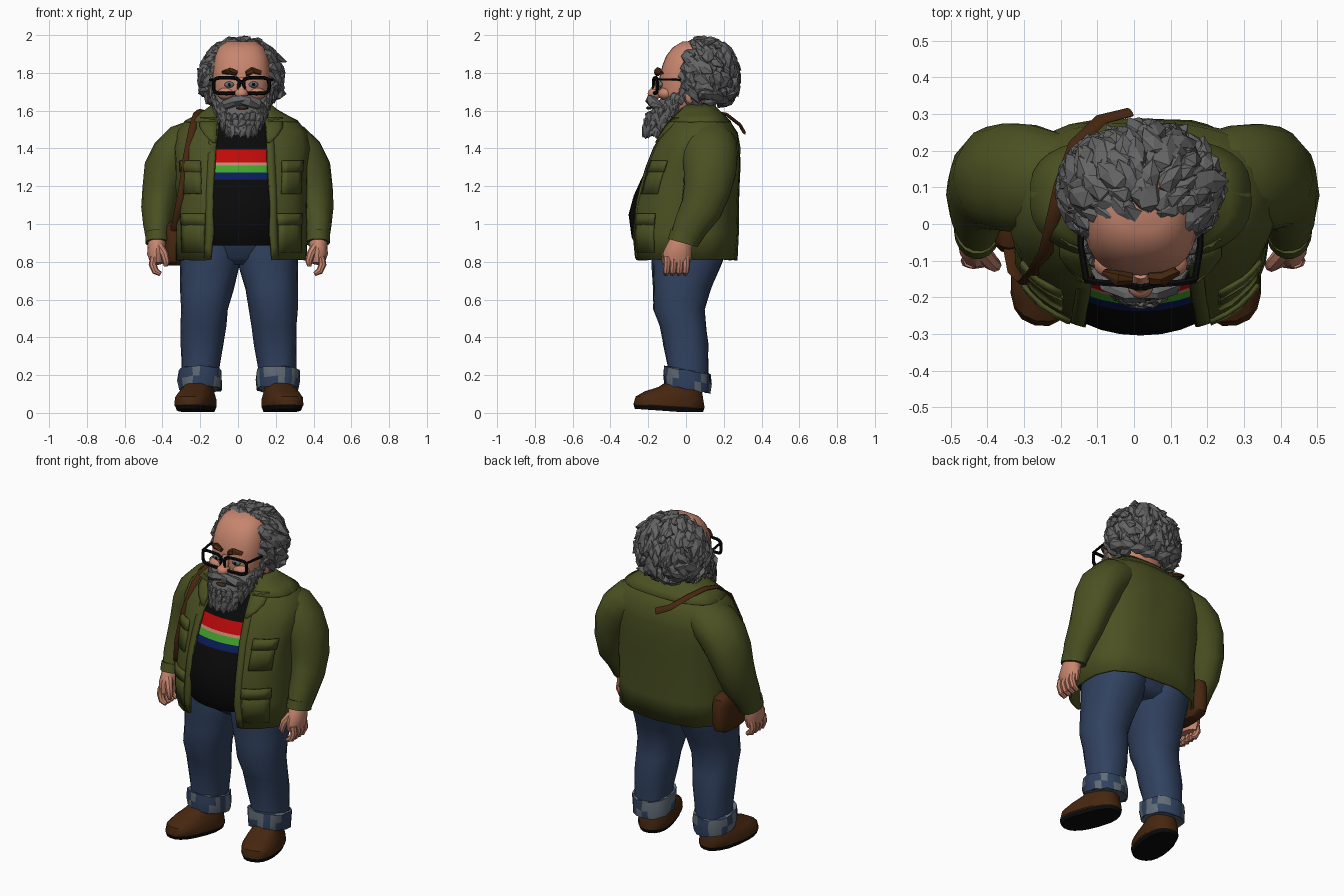
import bpy, bmesh, math, random
from mathutils import Vector, Matrix

if "Cube" in bpy.data.objects:
    bpy.data.objects.remove(bpy.data.objects["Cube"])
random.seed(4)
V = Vector
CX = 0.018                                   # the body leans slightly to +x

def material(name, r, g, b):
    m = bpy.data.materials.new(name)
    m.diffuse_color = (r, g, b, 1)
    m.use_nodes = True
    m.node_tree.nodes["Principled BSDF"].inputs["Base Color"].default_value = m.diffuse_color
    return m

OLIVE = material("olive cloth", .070, .082, .016)
DENIM = material("denim", .03, .053, .115)
PALE = material("pale denim", .12, .15, .18)
LEATHER = material("brown leather", .062, .02, .005)
SKIN = material("skin", .57, .235, .155)
GREY = material("grey hair", .13, .13, .13)
BLACK = material("black", .003, .003, .003)
RED = material("red", .53, .003, .003)
LIME = material("bright green", .055, .37, .025)
NAVY = material("navy", .003, .012, .105)

def finish(name, bm, mats, angle=40):
    bmesh.ops.recalc_face_normals(bm, faces=bm.faces)
    me = bpy.data.meshes.new(name)
    bm.to_mesh(me)
    bm.free()
    for m in mats:
        me.materials.append(m)
    if angle:
        me.shade_smooth()
        me.set_sharp_from_angle(angle=math.radians(angle))
    ob = bpy.data.objects.new(name, me)
    bpy.context.collection.objects.link(ob)
    return ob

def loft(name, rings, mats, closed=True, rule=None, jitter=0, angle=40, thick=0):
    bm = bmesh.new()
    j = lambda: V([random.uniform(-jitter, jitter) for _ in range(3)])
    vs = [[bm.verts.new(p + j()) for p in r] for r in rings]
    n = len(vs[0])
    for a, b in zip(vs, vs[1:]):
        for i in range(n if closed else n - 1):
            k = (i + 1) % n
            bm.faces.new((a[i], a[k], b[k], b[i]))
    if closed:
        bm.faces.new(vs[0])
        bm.faces.new(vs[-1])
    if rule:
        for f in bm.faces:
            f.material_index = rule(f.calc_center_median())
    ob = finish(name, bm, mats, angle)
    if thick:
        s = ob.modifiers.new("thickness", 'SOLIDIFY')
        s.thickness, s.offset = thick, 0
    return ob

def power(v, e):
    return math.copysign(abs(v) ** e, v)

def ring(z, cx, cy, rx, ry, e=1, n=20):
    return [V((cx + rx * power(math.sin(t), e), cy - ry * power(math.cos(t), e), z))
            for t in (2 * math.pi * i / n for i in range(n))]

def tube(name, pts, radii, mat, hint=(0, 1, 0), n=12, jitter=0, angle=40):
    pts, rings = [V(p) for p in pts], []
    for i, p in enumerate(pts):
        t = (pts[min(i + 1, len(pts) - 1)] - pts[max(i - 1, 0)]).normalized()
        side = t.cross(V(hint)).normalized()
        deep = side.cross(t)
        ra, rb = radii[i] if isinstance(radii, list) else radii
        rings.append([p + side * ra * math.cos(q) + deep * rb * math.sin(q)
                      for q in (2 * math.pi * k / n for k in range(n))])
    return loft(name, rings, [mat], jitter=jitter, angle=angle)

def blob(name, c, r, mat, sub=3):
    bm = bmesh.new()
    m = Matrix.Translation(c) @ Matrix.Diagonal((*r, 1))
    bmesh.ops.create_icosphere(bm, subdivisions=sub, radius=1, matrix=m)
    return finish(name, bm, [mat])

def interp(table, z):
    for a, b in zip(table, table[1:]):
        if z <= b[0]:
            break
    t = max(0, min(1, (z - a[0]) / (b[0] - a[0])))
    return [p + (q - p) * t for p, q in zip(a[1:], b[1:])]

def lock(bm, pos, normal, flow, size, lift=.012):       # one pointed lock of hair
    f = (flow - normal * flow.dot(normal)).normalized()
    m = Matrix((f, normal.cross(f), normal)).transposed()
    for v in bmesh.ops.create_icosphere(bm, subdivisions=1, radius=1)['verts']:
        x, y, z = v.co
        k = 1 - .75 * max(0, x)
        v.co = pos + m @ V((x * size[0], y * k * size[1], z * k * size[2] + lift * max(0, x)))

def rnd(s):
    return V([random.uniform(-s, s) for _ in range(3)])

# legs, cuffs and shoes
LEG = [(.15, .205, .008, .10, .11), (.25, .203, .01, .10, .108), (.36, .195, .0, .112, .118),
       (.46, .188, -.015, .12, .122), (.55, .182, -.037, .127, .138), (.66, .170, -.02, .140, .152),
       (.76, .156, .0, .156, .178), (.84, .15, .012, .162, .195), (.92, .15, .012, .15, .19)]
SHOE = [(.004, 0, .088, .185), (.026, 0, .096, .192), (.03, 0, .1, .192), (.07, .003, .1, .182),
        (.1, .025, .088, .155), (.13, .06, .076, .112), (.17, .085, .068, .08)]
for s, side in ((1, "right"), (-1, "left")):
    off = .005
    loft(side + "_jean_leg", [ring(z, off + s * x, y, rx, ry, .9) for z, x, y, rx, ry in LEG], [DENIM], jitter=.004)
    cuff = [ring(z, off + s * .205, .006, .108 + d, .116 + d, .9)
            for z, d in ((.13, -.01), (.125, .004), (.175, .01), (.228, .005), (.228, -.012))]
    for r in cuff:
        for p in r:
            p.z -= .17 * p.y
    loft(side + "_jean_cuff", cuff, [PALE, DENIM], jitter=.005,
         rule=lambda c: 1 if random.random() < .45 else 0)
    turn = Matrix.Translation((off + s * .23, -.09, 0)) @ Matrix.Rotation(s * .24, 4, 'Z')
    shoe = [[turn @ p for p in ring(z, 0, y, rx, ry, .82)] for z, y, rx, ry in SHOE]
    for r in shoe:
        for p in r:
            p.z += .07 * max(0, -.02 - p.y)           # raised toe
    loft(side + "_shoe", shoe[1:], [LEATHER])
    loft(side + "_shoe_sole", shoe[:2], [BLACK])
loft("jean_seat", [ring(.785, .005, .012, .12, .12, .9), ring(.82, .005, .012, .25, .165, .8),
                   ring(.95, .01, .01, .28, .2, .8)], [DENIM])

# shirt with chest stripes, coloured by height
SHIRT = [(.885, -.265, .22, .27), (.93, -.288, .22, .29), (1.05, -.304, .23, .30), (1.15, -.277, .23, .30),
         (1.236, -.238, .23, .30), (1.273, -.22, .23, .295), (1.31, -.203, .23, .29), (1.326, -.196, .23, .285),
         (1.395, -.168, .22, .28), (1.5, -.11, .2, .22), (1.59, -.05, .14, .12)]
def stripe(c):
    for z, i in ((1.236, 0), (1.273, 3), (1.31, 2), (1.326, 4), (1.395, 1)):
        if c.z < z:
            return i
    return 0
loft("shirt", [ring(z, CX, (a + b) / 2, rx, (b - a) / 2, .95, 36) for z, a, b, rx in SHIRT],
     [BLACK, RED, LIME, NAVY, SKIN], rule=stripe)

# open jacket: height, half width, front y, back y, half opening
JACKET = [(.81, .342, -.275, .264, .158), (.95, .342, -.287, .268, .15), (1.1, .34, -.272, .272, .148),
          (1.2, .34, -.248, .276, .145), (1.3, .345, -.214, .28, .138), (1.4, .355, -.172, .278, .132),
          (1.48, .34, -.125, .266, .128), (1.54, .29, -.085, .225, .122), (1.59, .195, -.045, .172, .115),
          (1.63, .135, -.01, .125, .10)]
def cloth(a, z, off=0):
    rx, yf, yb, _ = interp(JACKET, z)
    return V((.018 + (rx + off) * power(math.sin(a), .8),
              (yf + yb) / 2 - ((yb - yf) / 2 + off) * power(math.cos(a), .8 if math.cos(a) > 0 else .66), z))
def edge(z):
    rx, _, _, gap = interp(JACKET, z)
    return math.asin(min(1, gap / rx) ** 1.25)
def shell(name, zs, a0, a1, off, n, thick, jitter=0):
    rows = [[cloth(a0(z) + (a1(z) - a0(z)) * i / n, z, off) for i in range(n + 1)] for z in zs]
    return loft(name, rows, [OLIVE], closed=False, thick=thick, jitter=jitter)
shell("jacket_body", [r[0] for r in JACKET], edge, lambda z: 2 * math.pi - edge(z), 0, 36, .016, .004)
shell("jacket_collar", [1.54, 1.57, 1.6, 1.635], lambda z: edge(z) * 1.15,
      lambda z: 2 * math.pi - edge(z) * 1.15, .01, 30, .012)
for s, side in ((1, "right"), (-1, "left")):
    span = lambda p, q: (lambda z: s * p, lambda z: s * q)
    shell(side + "_placket", [.82 + .06 * i for i in range(12)],
          lambda z: s * edge(z), lambda z: s * (edge(z) + .12), .006, 2, .010)
    shell(side + "_lapel", [1.43, 1.47, 1.51, 1.56], lambda z: s * edge(z),
          lambda z: s * (edge(z) + .05 + (z - 1.43) * 3.5), .012, 3, .012)
    for nm, lo, hi, p, q in (("chest", 1.16, 1.31, .57, 1.05), ("hip", .85, 1.03, .5, 1.05)):
        shell(f"{side}_{nm}_pocket", [lo, (lo + hi) / 2, hi], *span(p, q), .009, 4, .014, .002)
        shell(f"{side}_{nm}_pocket_flap", [hi - .035, hi + .025], *span(p - .02, q + .02), .014, 4, .012, .002)
    # sleeve and hand
    P = lambda x, y, z: (s * x - (.005 if s < 0 else 0), y, z)
    tube(side + "_sleeve", [P(.10, .095, 1.485), P(.2, .115, 1.455), P(.28, .125, 1.415), P(.335, .127, 1.36),
         P(.375, .125, 1.28), P(.402, .11, 1.18), P(.415, .08, 1.08), P(.422, .025, .99), P(.422, -.01, .91)],
         [(.085, .10), (.105, .13), (.122, .148), (.125, .148), (.118, .14), (.102, .125), (.09, .11), (.075, .092),
          (.06, .078)], OLIVE, n=18, jitter=.003)
    tube(side + "_sleeve_cuff", [P(.422, -.004, .95), P(.422, -.018, .90)], (.064, .081), OLIVE, n=18)
    tube(side + "_palm", [P(.422, -.01, .94), P(.425, -.03, .89), P(.428, -.045, .84), P(.425, -.05, .79)],
         [(.045, .055), (.048, .065), (.048, .076), (.032, .07)], SKIN)
    for i in range(4):
        y = -.1 + .034 * i
        tube(f"{side}_finger_{i + 1}", [P(.44, y, .825), P(.447, y, .785), P(.432, y - .004, .75), P(.405, y - .006, .735)],
             [(.021, .02), (.021, .02), (.019, .019), (.012, .013)], SKIN, n=8)
    tube(side + "_thumb", [P(.41, -.075, .88), P(.385, -.105, .84), P(.375, -.112, .80), P(.378, -.11, .775)],
         [(.025, .025), (.022, .022), (.019, .019), (.01, .01)], SKIN, n=8)

# bag and strap
tube("bag_strap", [(-.01, .305, 1.49), (-.09, .285, 1.525), (-.16, .215, 1.58), (-.2, .1, 1.6), (-.218, .02, 1.585),
     (-.24, -.075, 1.51), (-.272, -.13, 1.35), (-.298, -.158, 1.17), (-.325, -.13, 1.03), (-.34, -.05, .95)],
     (.009, .02), LEATHER, hint=(1, 0, 0), n=8)
loft("shoulder_bag", [ring(z, -.34, .06, .055 * k, .14 * k, .75)
     for z, k in ((.78, .6), (.80, .9), (.84, 1), (.95, 1), (.99, .9), (1.01, .6))], [LEATHER])

# head: broad flat face
HEAD = [(1.55, .02, .09, .10), (1.62, .015, .135, .145), (1.70, .01, .152, .15), (1.78, .015, .154, .155),
        (1.84, .02, .150, .145), (1.89, .03, .14, .135), (1.935, .045, .12, .115), (1.965, .06, .08, .08)]
loft("head", [ring(z, CX, y, rx, ry, .8, 28) for z, y, rx, ry in HEAD], [SKIN])
tube("neck", [(CX, .05, 1.5), (CX, .04, 1.7)], (.1, .1), SKIN)
blob("nose", (CX, -.165, 1.69), (.036, .038, .03), SKIN)
tube("nose_bridge", [(CX, -.135, 1.77), (CX, -.165, 1.7)], [(.02, .016), (.025, .028)], SKIN)
blob("lips", (CX + .005, -.196, 1.614), (.034, .016, .009), LEATHER, sub=2)
for s, side in ((1, "right"), (-1, "left")):
    X = lambda d: CX + s * d
    blob(side + "_cheek", (X(.078), -.108, 1.69), (.05, .04, .034), SKIN)
    blob(side + "_ear", (X(.158), .022, 1.68), (.018, .028, .042), SKIN)
    blob(side + "_eye", (X(.064), -.133, 1.738), (.027, .014, .017), PALE, sub=2)
    blob(side + "_pupil", (X(.064), -.146, 1.738), (.008, .004, .009), BLACK, sub=2)
    tube(side + "_eyebrow", [(X(.024), -.15, 1.796), (X(.06), -.148, 1.81), (X(.1), -.13, 1.80)],
         [(.014, .017), (.016, .018), (.008, .01)], LEATHER, n=7, jitter=.005, angle=0)
    # glasses
    rim = [V((X(.079 + .068 * power(math.cos(t), .5)), -.162 + .010 * math.cos(t), 1.733 + .042 * power(math.sin(t), .5)))
           for t in (2 * math.pi * i / 24 for i in range(26))]
    tube(side + "_glasses_rim", rim, (.0095, .0095), BLACK, n=6)
    tube(side + "_glasses_arm", [(X(.148), -.152, 1.765), (X(.163), -.06, 1.765), (X(.163), .0, 1.76)],
         (.009, .006), BLACK, hint=(0, 0, 1), n=6)
    # moustache
    tube(side + "_moustache", [(X(-.01), -.184, 1.658), (X(.04), -.184, 1.652), (X(.085), -.166, 1.635), (X(.125), -.125, 1.618)],
         [(.024, .024), (.03, .026), (.028, .025), (.006, .008)], GREY, n=8, jitter=.006, angle=0)
tube("glasses_bridge", [(CX - .018, -.173, 1.752), (CX + .018, -.173, 1.752)], (.0095, .0095), BLACK, n=6)

# hair: a core covered in shaggy locks, fuller low down
bm = bmesh.new()
HC, HR = V((CX, .098, 1.80)), V((.197, .155, .165))
bmesh.ops.create_icosphere(bm, subdivisions=3, radius=1, matrix=Matrix.Translation(HC) @ Matrix.Diagonal((*HR, 1)))
for i in range(200):
    z = 1 - (2 * i + 1) / 200
    t, r = i * 2.39996, math.sqrt(1 - z * z)
    n = V((r * math.cos(t), r * math.sin(t), z))
    full = V((n.x / r, n.y / r, 0)) * (r ** .35 * 1.03 if z < 0 else r) + V((0, 0, z))
    p = HC + full * HR
    if p.y < .012 and abs(p.x - CX) < .125 or z < -.93:
        continue
    k = random.uniform(.75, 1.25)
    lock(bm, p + rnd(.01), (n + rnd(.3)).normalized(), V((n.x * .8, .5, -.8)) + rnd(.5),
         (.058 * k, .038 * k, .028), random.uniform(.005, .025))
finish("hair", bm, [GREY], 0)

# beard: a tapered core covered in locks
BEARD = [(1.468, -.185, .045, .032), (1.50, -.155, .085, .062), (1.56, -.105, .118, .096),
         (1.62, -.07, .138, .106), (1.68, -.02, .158, .1), (1.74, .02, .155, .07)]
loft("beard_core", [ring(z, CX, y, rx, ry) for z, y, rx, ry in BEARD], [GREY], angle=0)
bm = bmesh.new()
for row in range(7):
    z = 1.492 + .034 * row
    cy, rx, ry = interp(BEARD, z)
    for i in range(13):
        a = (i - 6 + random.uniform(-.4, .4)) * .29
        if z > 1.59 and abs(a) < .8 + (z - 1.6) * 5:
            continue
        n = V((math.sin(a), -math.cos(a), -.15)).normalized()
        k = random.uniform(.8, 1.25)
        lock(bm, V((CX + rx * math.sin(a), cy - ry * math.cos(a), z)), (n + rnd(.2)).normalized(),
             V((0, -.2, -1)) + rnd(.4), (.038 * k, .024 * k, .016))
finish("beard", bm, [GREY], 0)
